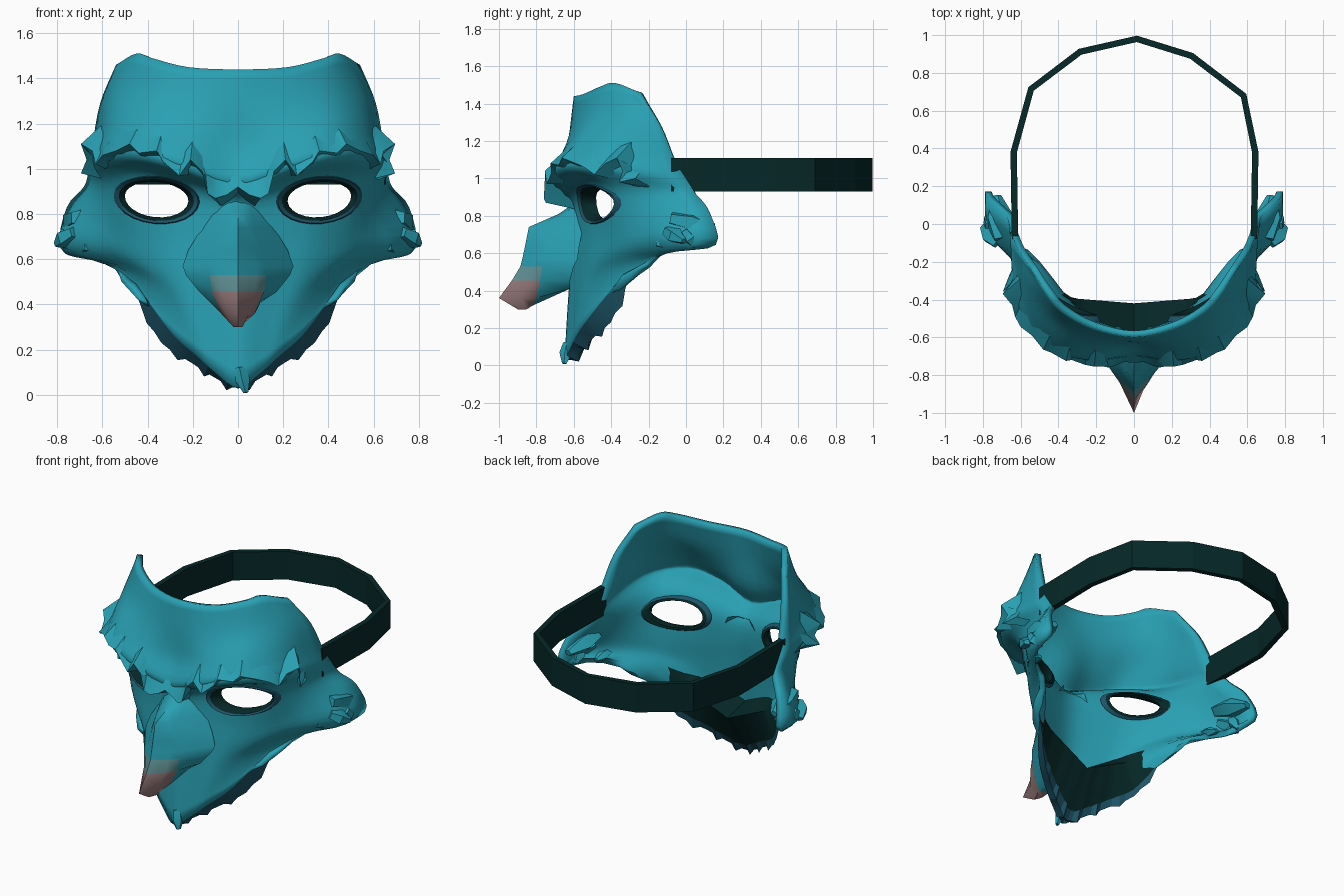
import bpy, bmesh, math
from mathutils import Vector
from mathutils.bvhtree import BVHTree

if "Cube" in bpy.data.objects:
    bpy.data.objects.remove(bpy.data.objects["Cube"])


def material(name, rgb):
    m = bpy.data.materials.new(name)
    m.diffuse_color = (*rgb, 1)
    m.use_nodes = True
    m.node_tree.nodes["Principled BSDF"].inputs["Base Color"].default_value = m.diffuse_color
    return m


TEAL = material("teal", (0.022, 0.35, 0.45))
BLUE = material("deep_blue", (0.013, 0.09, 0.14))
DARK = material("dark_green", (0.002, 0.021, 0.021))
GREY = material("beak_grey", (0.13, 0.31, 0.33))
PINK = material("beak_pink", (0.32, 0.20, 0.205))


def add_object(name, verts, faces, mats, indices=None, recalc=True, angle=40):
    me = bpy.data.meshes.new(name)
    me.from_pydata([tuple(v) for v in verts], [], faces)
    for m in mats:
        me.materials.append(m)
    if indices:
        me.polygons.foreach_set("material_index", indices)
    if recalc:
        bm = bmesh.new()
        bm.from_mesh(me)
        bmesh.ops.recalc_face_normals(bm, faces=bm.faces)
        bm.to_mesh(me)
        bm.free()
    ob = bpy.data.objects.new(name, me)
    bpy.context.collection.objects.link(ob)
    bpy.ops.object.select_all(action='DESELECT')
    ob.select_set(True)
    bpy.context.view_layer.objects.active = ob
    if angle:
        bpy.ops.object.shade_smooth_by_angle(angle=math.radians(angle))
    return ob


def grid_faces(rows, cols, wrap=False):
    n = cols if wrap else cols - 1
    return [(i * cols + j, (i + 1) * cols + j, (i + 1) * cols + (j + 1) % cols,
             i * cols + (j + 1) % cols) for i in range(rows - 1) for j in range(n)]


def spline(pts, steps):
    """Smooth curve through the points."""
    p = [Vector(q) for q in pts]
    p = [2 * p[0] - p[1]] + p + [2 * p[-1] - p[-2]]
    out = []
    for a, b, c, d in zip(p, p[1:], p[2:], p[3:]):
        for k in range(steps):
            t = k / steps
            out.append(0.5 * (2 * b + (c - a) * t + (2 * a - 5 * b + 4 * c - d) * t * t
                              + (3 * b - a - 3 * c + d) * t ** 3))
    return out + [p[-2]]


def mirrored(half):
    return [(-x, y, z) for x, y, z in half[:0:-1]] + [tuple(p) for p in half]


# Face shell: half rows from the forehead down to the jaw
ROWS = [
    [(0, -.60, 1.44), (.22, -.55, 1.45), (.38, -.46, 1.49), (.45, -.38, 1.51), (.54, -.25, 1.46)],
    [(0, -.62, 1.27), (.22, -.60, 1.28), (.42, -.50, 1.32), (.55, -.33, 1.33), (.61, -.14, 1.29)],
    [(0, -.64, 1.08), (.22, -.67, 1.12), (.44, -.61, 1.16), (.59, -.40, 1.15), (.645, -.06, 1.1)],
    [(0, -.70, .94), (.22, -.72, 1.0), (.44, -.65, 1.05), (.62, -.42, 1.05), (.66, 0, 1.0)],
    [(0, -.62, .86), (.20, -.57, .91), (.40, -.50, .96), (.56, -.36, .94), (.68, .05, .92)],
    [(0, -.60, .76), (.20, -.55, .74), (.38, -.47, .74), (.56, -.30, .76), (.75, .12, .83)],
    [(0, -.61, .60), (.20, -.56, .58), (.36, -.48, .58), (.56, -.27, .64), (.77, .16, .645)],
    [(0, -.63, .36), (.14, -.59, .38), (.27, -.53, .43), (.42, -.37, .51), (.60, -.10, .60)],
    [(0, -.65, .03), (.09, -.62, .09), (.18, -.58, .17), (.30, -.50, .28), (.45, -.33, .49)],
]
across = [spline(mirrored(r), 4) for r in ROWS]
columns = [spline(c, 4) for c in zip(*across)]
grid = list(zip(*columns))
for p in (q for row in grid for q in row):
    if abs(p.x) > 0.5:  # rounded cheek lobes
        bulge = math.exp(-((p.y + 0.04) / 0.14) ** 2 - ((p.z - 0.68) / 0.13) ** 2)
        p.x += math.copysign(0.10 * bulge, p.x)
nr, nc = len(grid), len(grid[0])
shell_verts = [v for row in grid for v in row]
shell_faces = grid_faces(nr, nc)
surface = BVHTree.FromPolygons(shell_verts, shell_faces)
shell = add_object("face_shell", shell_verts, shell_faces, [TEAL], recalc=False, angle=50)
thick = shell.modifiers.new("thickness", 'SOLIDIFY')
thick.thickness, thick.offset = 0.035, -1


# Eye openings with dark rims
def eye_point(t, s, side):
    a, b, tilt = 0.168 * s, 0.1 * s, 0.1
    x, z = a * math.cos(t), b * math.sin(t)
    if z > 0:
        z *= 0.85
    return (side * (0.36 + x * math.cos(tilt) - z * math.sin(tilt)),
            0.87 + x * math.sin(tilt) + z * math.cos(tilt))


N = 24
RINGS = ((1.15, 0.006), (1.1, -0.014), (0.99, -0.006), (0.84, 0.04), (0.86, 0.07), (1.0, 0.07), (1.1, 0.05))
for side, label in ((1, "right"), (-1, "left")):
    angles = [2 * math.pi * k / N for k in range(N)]
    cut, rim = [], []
    for y in (-0.9, -0.1):
        for t in angles:
            x, z = eye_point(t, 1, side)
            cut.append((x, y, z))
    caps = [tuple(range(N)), tuple(range(N, 2 * N))]
    cutter = add_object("eye_cutter_" + label, cut, grid_faces(2, N, True) + caps, [TEAL], angle=0)
    cutter.hide_render = True
    cutter.hide_set(True)
    hole = shell.modifiers.new("eye_hole", 'BOOLEAN')
    hole.operation, hole.object, hole.solver = 'DIFFERENCE', cutter, 'EXACT'
    for s, dy in RINGS:
        for t in angles:
            x, z = eye_point(t, s, side)
            hit = surface.ray_cast(Vector((x, 1, z)), Vector((0, -1, 0)))[0]
            rim.append((x, hit.y + dy, z))
    add_object("eye_rim_" + label, rim, grid_faces(len(RINGS), N, True), [BLUE, DARK],
               [0] * (2 * N) + [1] * (3 * N) + [0] * N)

# Folded jaw edge: flared blue fringe, then a dark lining
edge = grid[-1]
fringe, lining = [list(edge), [], []], [[], [], []]
for k, p in enumerate(edge):
    ax = abs(p.x)
    f = 1 - 0.75 * max(0, (ax - 0.3) / 0.15)
    jag = 0.018 if k % 4 == 2 else -0.006
    mid = p + Vector((p.x * 0.13 * f, f * (0.05 + 0.17 * ax) + jag * 0.5, -f * (0.005 + 0.17 * ax) - jag))
    mid.z = max(mid.z, 0.01)
    lip = Vector((p.x * 0.98, -0.42 + 0.08 * ax + 0.5 * max(0, ax - 0.33), 0.30 + 0.46 * ax))
    fold = mid.lerp(lip, 0.2)
    fold.z += jag * 0.8
    fringe[1].append(mid)
    fringe[2].append(fold)
    lining[0].append(fold)
    lining[1].append(lip)
    lining[2].append(Vector((p.x * 0.93, min(p.y + 0.04, lip.y - 0.03), lip.z + 0.05)))
add_object("jaw_fringe", sum(fringe, []), grid_faces(3, nc), [BLUE], angle=15)
add_object("jaw_lining", sum(lining, []), grid_faces(3, nc), [DARK], angle=40)

# Hooked beak: height, ridge y, side point, wing point
SECTIONS = [
    (.88, -.58, .04, -.58, .08, -.54), (.81, -.68, .06, -.63, .12, -.55),
    (.74, -.84, .07, -.73, .16, -.55), (.64, -.86, .10, -.74, .22, -.57),
    (.57, -.875, .12, -.76, .245, -.58), (.53, -.885, .125, -.77, .23, -.60),
    (.455, -.93, .115, -.78, .17, -.62), (.36, -1.0, .075, -.80, .10, -.62),
    (.30, -.90, .03, -.82, .04, -.62),
]
beak = []
for z, yf, sx, sy, wx, wy in SECTIONS:
    round_y = 0.4 * yf + 0.6 * sy
    half = [(0, yf, z), (sx * 0.66, round_y, z), (sx, sy, max(z, .32)), (wx, wy, max(z, 0.41))]
    beak += mirrored(half)
faces = grid_faces(len(SECTIONS), 7)
kinds = []
for f in faces:
    top = beak[f[0] + 3 - f[0] % 7][2]
    front = f[0] % 7 in (1, 2, 3, 4)
    kinds.append(0 if not front or top > 0.54 else 1 if top > 0.46 else 2)
last = 7 * (len(SECTIONS) - 1)
faces += [tuple(last + i for i in (1, 2, 3, 4, 5)), tuple(last + i for i in (0, 1, 5, 6))]
add_object("beak", beak, faces, [TEAL, GREY, PINK], kinds + [2, 0], angle=50)

# Jagged brow ridge: crest points, tied back to the shell above and below
CREST = [(0, -.735, .92), (.05, -.73, .885), (.10, -.75, .87), (.135, -.76, .89), (.16, -.755, .99),
         (.21, -.755, 1.04), (.26, -.745, .97), (.33, -.72, 1.03), (.36, -.725, 1.08), (.44, -.68, 1.07),
         (.48, -.665, 1.11), (.54, -.59, 1.08), (.60, -.545, 1.06), (.63, -.49, 1.02), (.645, -.43, 1.08),
         (.695, -.37, 1.11), (.67, -.34, 1.04), (.695, -.36, .98), (.66, -.27, 1.0)]


def rooted(p, offset):
    near, normal = surface.find_nearest(Vector(p) + Vector(offset))[:2]
    return near - normal * 0.012


brow = [mirrored([rooted(p, (-p[0] * .06, .08, .11)) for p in CREST]),
        mirrored(CREST),
        mirrored([rooted(p, (-p[0] * .06, .09, -.05)) for p in CREST])]
add_object("brow_ridge", sum(brow, []), grid_faces(3, 2 * len(CREST) - 1), [TEAL], angle=32)


# Feather tufts: tapered five-sided clumps rooted in the shell, mirrored
def tufts(name, items, mat, sides=(1, -1)):
    verts, faces = [], []
    for side in sides:
        for base, tip, r in items:
            a, b = rooted(base, (0, 0, 0)), Vector(tip)
            q = (b - a).to_track_quat('Z', 'Y')
            n0 = len(verts)
            for t, w in ((0, 0.7), (0.5, 1), (1, 0.35)):
                c = a.lerp(b, t)
                for k in range(5):
                    h = 2 * math.pi * k / 5
                    v = c + q @ Vector((r * w * math.cos(h), 0.75 * r * w * math.sin(h), 0))
                    verts.append((v.x * side, v.y, v.z))
            faces += [tuple(n0 + i for i in f) for f in grid_faces(3, 5, True)]
            faces += [tuple(range(n0, n0 + 5)), tuple(range(n0 + 10, n0 + 15))]
    return add_object(name, verts, faces, [mat], angle=35)


tufts("cheek_tufts", [
    ((.66, -.06, .76), (.73, .15, .74), .075),
    ((.72, -.10, .72), (.80, -.01, .665), .06),
    ((.70, .00, .70), (.75, .05, .63), .05),
    ((.64, -.14, .66), (.67, -.05, .635), .04),
], TEAL)
tufts("chin_tuft", [((.01, -.63, .12), (.035, -.65, .01), .04)], TEAL, (1,))

# Head strap: flat band around the back
PATH = [(-.63, -.08), (-.637, .38), (-.545, .715), (-.285, .912), (.015, .98),
        (.305, .89), (.58, .68), (.642, .38), (.635, -.08)]
band = []
for i, p in enumerate(PATH):
    a, b = PATH[max(i - 1, 0)], PATH[min(i + 1, len(PATH) - 1)]
    d = Vector((b[0] - a[0], b[1] - a[1], 0)).normalized()
    nrm = Vector((-d.y, d.x, 0)) * 0.017
    for s, z in ((1, .93), (1, 1.11), (-1, 1.11), (-1, .93)):
        band.append(Vector((p[0], p[1], z)) + nrm * s)
end = 4 * (len(PATH) - 1)
add_object("head_strap", band, grid_faces(len(PATH), 4, True)
           + [(0, 1, 2, 3), (end, end + 1, end + 2, end + 3)], [DARK], angle=15)
